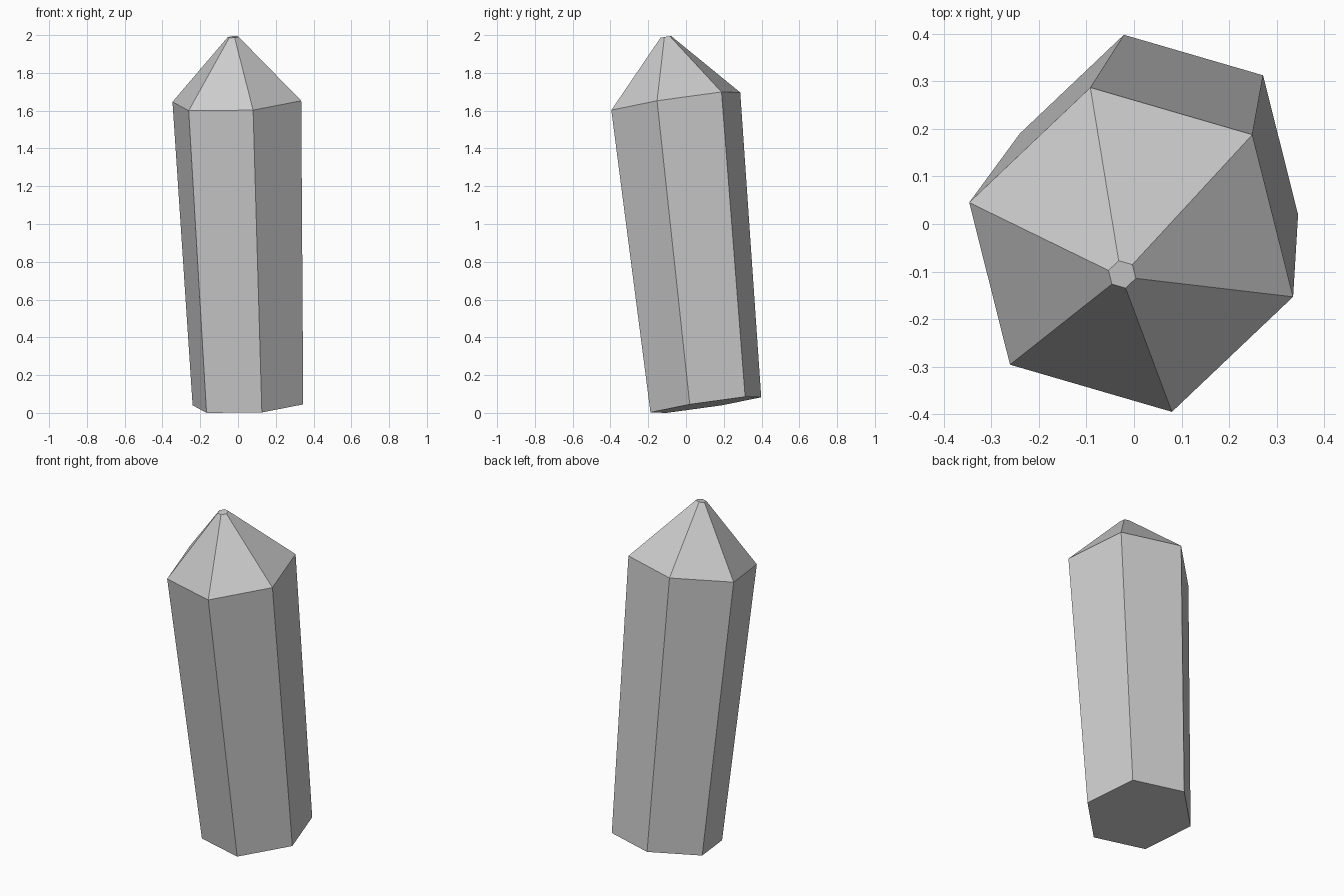
import bpy, bmesh, math
from mathutils import Vector

if "Cube" in bpy.data.objects:
    bpy.data.objects.remove(bpy.data.objects["Cube"])

# Common tilt of all hexagonal sections
tilt = Vector((0, 0, 1)).rotation_difference(Vector((-0.052, -0.15, 1)))
phase = math.radians(-16.2)

# Sections: centre, radius (base, shoulder, blunt tip)
sections = [
    (Vector((0.0525, 0.105, 0.048)), 0.305),
    (Vector((-0.006, -0.054, 1.655)), 0.355),
    (Vector((-0.025, -0.106, 1.9955)), 0.030),
]

bm = bmesh.new()


def hexagon(centre, radius):
    ring = []
    for i in range(6):
        a = phase + i * math.pi / 3
        p = Vector((radius * math.cos(a), radius * math.sin(a), 0))
        ring.append(bm.verts.new(centre + tilt @ p))
    return ring


rings = [hexagon(c, r) for c, r in sections]

# Shaft and pointed cap sides
for low, high in zip(rings, rings[1:]):
    for i in range(6):
        j = (i + 1) % 6
        bm.faces.new((low[i], low[j], high[j], high[i]))

# Closed ends
bm.faces.new(rings[0][::-1])
bm.faces.new(rings[-1])
bmesh.ops.recalc_face_normals(bm, faces=bm.faces)

# Stand it on the ground
bottom = min(v.co.z for v in bm.verts)
bmesh.ops.translate(bm, verts=bm.verts, vec=(0, 0, -bottom))

mesh = bpy.data.meshes.new("crystal")
bm.to_mesh(mesh)
bm.free()
bpy.context.collection.objects.link(bpy.data.objects.new("crystal", mesh))
